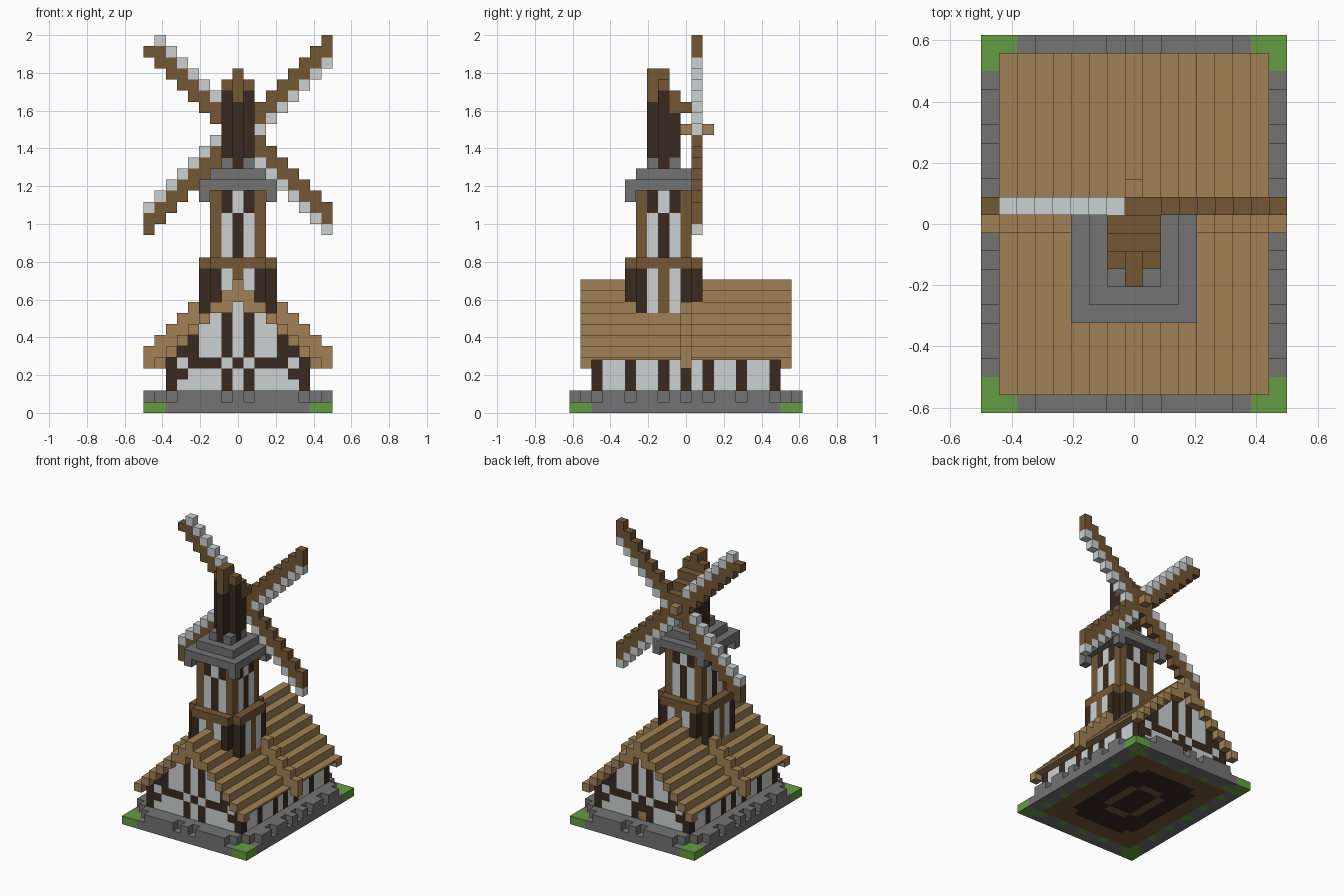
import bpy
import bmesh
from mathutils import Vector

if "Cube" in bpy.data.objects:
    bpy.data.objects.remove(bpy.data.objects["Cube"])

V = 1 / 17  # block size
COLOURS = {
    "stone": (0.172, 0.172, 0.172), "grass": (0.13, 0.335, 0.055),
    "tan_wood": (0.355, 0.222, 0.09), "brown_wood": (0.172, 0.096, 0.036),
    "dark_wood": (0.04, 0.023, 0.014), "plaster": (0.61, 0.64, 0.64),
}
MATS = {}
for name, rgb in COLOURS.items():
    m = bpy.data.materials.new(name)
    m.use_nodes = True
    m.diffuse_color = (*rgb, 1)
    bsdf = m.node_tree.nodes["Principled BSDF"]
    bsdf.inputs["Base Color"].default_value = (*rgb, 1)
    bsdf.inputs["Roughness"].default_value = 0.9
    MATS[name] = m
STONE, GRASS, TAN, BROWN, DARK, WHITE = COLOURS

blocks = {}  # cell -> (part, colour)


def fill(part, xs, ys, zs, rule):
    """Place blocks over inclusive ranges; rule is a colour or a function giving one."""
    for i in range(xs[0], xs[1] + 1):
        for j in range(ys[0], ys[1] + 1):
            for k in range(zs[0], zs[1] + 1):
                colour = rule(i, j, k) if callable(rule) else rule
                if colour:
                    blocks.setdefault((i, j, k), (part, colour))


# Ground slab: grass corners, soil pattern underneath
def slab(i, j, k):
    a, b = abs(i), abs(j)
    if a > 6 and b > 8:
        return GRASS
    if a > 6 or b > 8:
        return GRASS if (a == 7 or b == 9) and (i + j) % 3 == 0 else STONE
    if a > 4 or b > 6 or (a == 4 and b == 6):
        return BROWN
    if (a == 2 and b <= 2) or (a <= 1 and b == 3):
        return BROWN
    return DARK


fill("ground_slab", (-8, 8), (-10, 10), (0, 0), slab)

POSTS = (0, 2, 5, 8)


# Stone footing, notched at each post
def footing(i, j, k):
    a, b = abs(i), abs(j)
    if a > 6 and b > 8:
        return None
    if (a == 8 and b in POSTS) or (b == 10 and a in (1, 6)):
        return None
    return STONE


fill("stone_footing", (-8, 8), (-10, 10), (1, 1), footing)


# Pitched roof with deeper gable ends
def roof(i, j, k):
    a, end = abs(i), abs(j) == 9
    if k == 11 - a and (a < 7 or end):
        return TAN
    if end and ((a == 0 and k == 10) or (a == 1 and k == 9)):
        return TAN


fill("roof", (-7, 7), (-9, 9), (4, 11), roof)
# Raised strip across the roof
fill("roof_strip", (-8, 8), (0, 0), (4, 10),
     lambda i, j, k: TAN if abs(i) > 3 and k in (12 - abs(i), 13 - abs(i)) else None)


# Half-timbered house walls
def gable(i, j, k):
    a = abs(i)
    if k > 10 - a:
        return None
    if j > 0 and i == 0 and k in (2, 3):
        return TAN if k == 2 else DARK
    beam = (a == 6 or (a == 1 and k != 4) or (k == 4 and a in (0, 2, 3, 4))
            or (a == 5 and k in (3, 5)) or (a == 4 and k in (5, 6)))
    return DARK if beam else WHITE


for y in (-8, 8):
    fill("gable_wall", (-6, 6), (y, y), (2, 10), gable)
for x in (-6, 6):
    fill("side_wall", (x, x), (-8, 8), (2, 4),
         lambda i, j, k: DARK if abs(j) in POSTS else WHITE)


# Tower, centred two blocks forward, with cut corners below
def tower_offsets(i, j):
    a, b = abs(i), abs(j + 2)
    return max(a, b), min(a, b)


def lower_tower(i, j, k):
    hi, lo = tower_offsets(i, j)
    return None if lo == 3 else (BROWN, WHITE, DARK)[lo]


def tower_band(i, j, k):
    return BROWN if tower_offsets(i, j)[1] < 3 else None


def upper_tower(i, j, k):
    hi, lo = tower_offsets(i, j)
    if hi < 2:
        return DARK
    if lo == 2:
        return BROWN
    return DARK if (lo == 0) == (k < 18) else WHITE


fill("lower_tower", (-3, 3), (-5, 1), (9, 12), lower_tower)
fill("tower_band", (-3, 3), (-5, 1), (13, 13), tower_band)
fill("upper_tower", (-2, 2), (-4, 0), (14, 19), upper_tower)

# Stone cap in tiers with hanging corners
fill("stone_cap", (-3, 3), (-5, 1), (19, 19),
     lambda i, j, k: STONE if tower_offsets(i, j)[1] == 3 else None)
fill("stone_cap", (-3, 3), (-5, 1), (20, 20), STONE)
fill("stone_cap", (-2, 2), (-4, 0), (21, 21), STONE)
for x in (-1, 1):
    for y in (-3, -1):
        fill("stone_cap", (x, x), (y, y), (22, 22), STONE)

# Mill head with stepped roof
fill("mill_head", (0, 0), (-3, -3), (22, 27), DARK)
fill("mill_head", (-1, 1), (-2, -2), (22, 28), DARK)
fill("mill_head", (-1, 1), (-1, -1), (22, 26), DARK)
fill("head_roof", (0, 0), (-3, -3), (28, 30), BROWN)
fill("head_roof", (-1, 1), (-2, -2), (29, 29), BROWN)
fill("head_roof", (0, 0), (-2, -2), (30, 30), BROWN)
fill("head_roof", (-1, 1), (-1, -1), (27, 28), BROWN)
fill("head_roof", (-1, 1), (0, 0), (27, 27), BROWN)

# Axle and four sails: a brown spar with pale cloth along one edge
fill("axle", (0, 0), (-1, 2), (25, 25), TAN)


def sail(i, j, k):
    z = k - 25
    if max(abs(i), abs(z)) <= 1:
        return BROWN
    if (i >= 0) == (z >= 0):
        spar, cloth, at = (0, 1), (2 if i > 0 else -1), i - z
    elif i < 0:
        spar, cloth, at = (0, -1), 1, i + z
    else:
        spar, cloth, at = (0, 1), -1, i + z
    if (i, z) == (-8, 8):
        return None
    return BROWN if at in spar else WHITE if at == cloth else None


fill("sails", (-8, 8), (1, 1), (16, 33), sail)

# Turn the blocks of each part into one mesh, leaving out buried faces
AXES = [Vector(v) for v in ((1, 0, 0), (0, 1, 0), (0, 0, 1))]


def finish(name, bm, colours):
    bmesh.ops.remove_doubles(bm, verts=bm.verts, dist=V / 100)
    mesh = bpy.data.meshes.new(name)
    bm.to_mesh(mesh)
    bm.free()
    for c in colours:
        mesh.materials.append(MATS[c])
    bpy.context.collection.objects.link(bpy.data.objects.new(name, mesh))


for part in dict.fromkeys(p for p, c in blocks.values()):
    bm = bmesh.new()
    cells = [(cell, c) for cell, (p, c) in blocks.items() if p == part]
    used = list(dict.fromkeys(c for cell, c in cells))
    for cell, c in cells:
        centre = Vector(cell) + AXES[2] / 2
        for n in range(3):
            for s in (1, -1):
                out = AXES[n] * s
                if tuple(int(v) for v in Vector(cell) + out) in blocks:
                    continue
                u, w = AXES[(n + 1) % 3] / 2, AXES[(n + 2) % 3] / 2 * s
                mid = centre + out / 2
                face = bm.faces.new([bm.verts.new((mid + d) * V)
                                     for d in (-u - w, u - w, u + w, w - u)])
                face.material_index = used.index(c)
    finish(part, bm, used)

# Thin eaves between the gable ends
bm = bmesh.new()
for s in (-1, 1):
    made = bmesh.ops.create_cube(bm, size=1)["verts"]
    bmesh.ops.scale(bm, verts=made, vec=(V, 17 * V, V / 4))
    bmesh.ops.translate(bm, verts=made, vec=(7 * V * s, 0, 4.875 * V))
finish("eaves", bm, [TAN])
